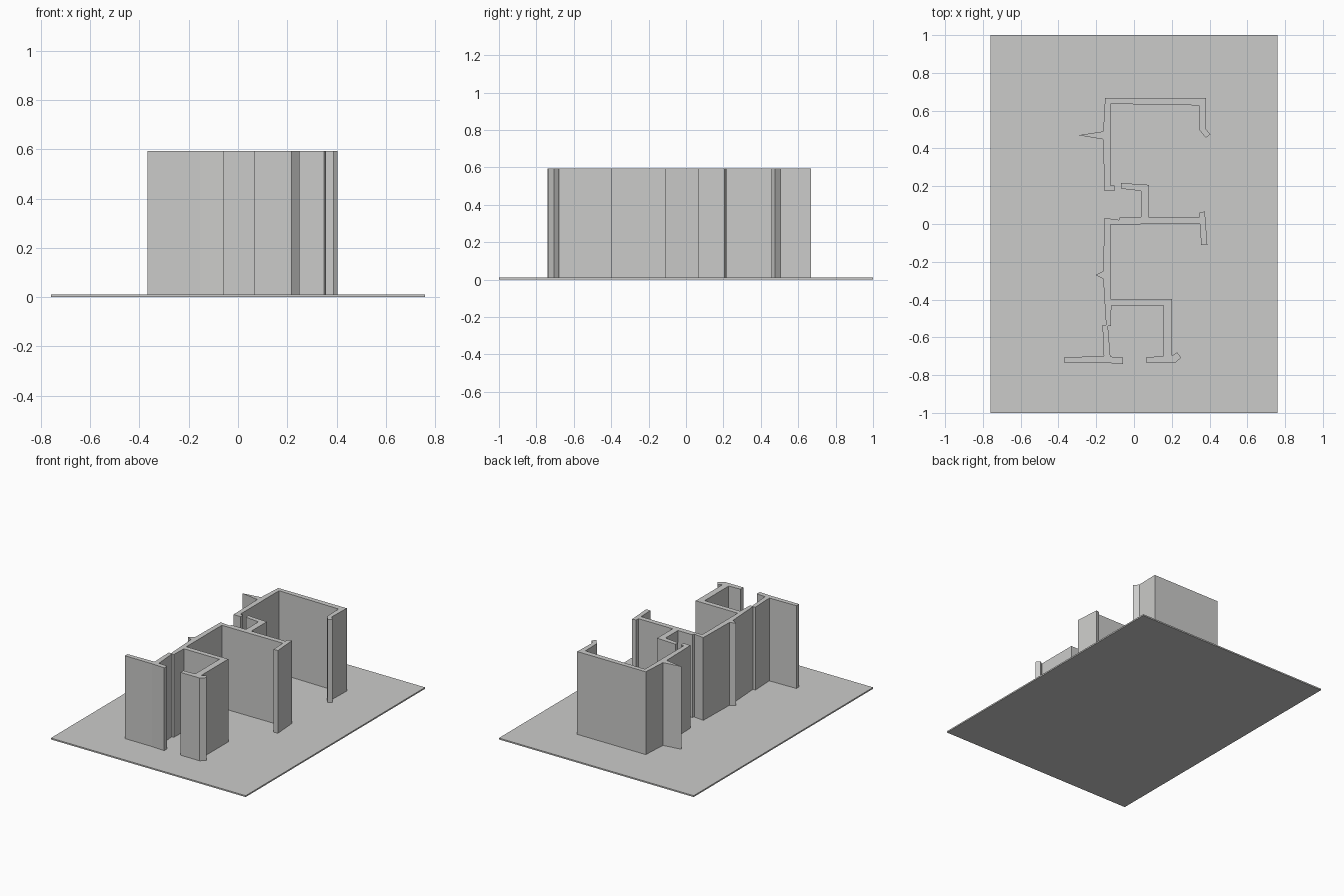
import bpy
import bmesh

PLATE_TOP = 0.01
WALL_TOP = 0.594

if "Cube" in bpy.data.objects:
    bpy.data.objects.remove(bpy.data.objects["Cube"], do_unlink=True)


def make_material(name, colour):
    material = bpy.data.materials.new(name)
    material.use_nodes = True
    material.diffuse_color = colour
    shader = next(n for n in material.node_tree.nodes if n.type == "BSDF_PRINCIPLED")
    shader.inputs["Base Color"].default_value = colour
    return material


def extrude_profile(name, outline, bottom, top, material):
    """Raise a closed plan outline into a flat-faced solid."""
    bm = bmesh.new()
    floor_face = bm.faces.new([bm.verts.new((x, y, bottom)) for x, y in outline])
    raised = bmesh.ops.extrude_face_region(bm, geom=[floor_face], use_keep_orig=True)
    for element in raised["geom"]:
        if isinstance(element, bmesh.types.BMVert):
            element.co.z = top
    bmesh.ops.recalc_face_normals(bm, faces=bm.faces)
    mesh = bpy.data.meshes.new(name)
    bm.to_mesh(mesh)
    bm.free()
    mesh.materials.append(material)
    obj = bpy.data.objects.new(name, mesh)
    bpy.context.scene.collection.objects.link(obj)
    return obj


grey = make_material("plain grey", (0.6, 0.6, 0.59, 1.0))

# Ground slab
half_width, half_depth = 0.76, 1
slab_outline = [(sx * half_width, sy * half_depth)
                for sx, sy in ((-1, -1), (1, -1), (1, 1), (-1, 1))]
extrude_profile("ground_slab", slab_outline, 0, PLATE_TOP, grey)

# Back room: outer corners, hooked end, inner corners, foot and wall spur
back_outer_corners = [(-.153, .667), (.382, .667)]
back_hooked_end = [(.378, .505), (.405, .475), (.38, .457), (.348, .495)]
back_inner_corners = [(.345, .628), (-.125, .636)]
back_wall_foot = [(-.125, .205), (-.103, .205), (-.103, .174), (-.157, .174)]
back_wall_spur = [(-.163, .448), (-.293, .47), (-.163, .49)]
extrude_profile(
    "back_room_wall",
    back_outer_corners + back_hooked_end + back_inner_corners
    + back_wall_foot + back_wall_spur,
    PLATE_TOP, WALL_TOP, grey)

# Front rooms: one continuous wall, followed clockwise around its plan
alcove_outside = [(-.07, .217), (.08, .207), (.08, .035)]
cross_wall_end = [(.345, .035), (.348, .06), (.375, .067),
                  (.388, -.11), (.355, -.11), (.35, .0)]
middle_room_inside = [(-.125, -.002), (-.125, -.397)]
front_room_outside = [(.202, -.397), (.202, -.697)]
front_room_hook = [(.228, -.68), (.25, -.707), (.217, -.737),
                   (.067, -.737), (.067, -.705), (.157, -.7)]
front_room_inside = [(.157, -.432), (-.12, -.432), (-.122, -.54),
                     (-.138, -.54), (-.125, -.702)]
front_cross_piece = [(-.057, -.708), (-.057, -.741), (-.155, -.735),
                     (-.368, -.735), (-.368, -.705), (-.16, -.7)]
side_wall_outside = [(-.167, -.535), (-.148, -.535), (-.163, -.29),
                     (-.203, -.27), (-.163, -.25), (-.157, .032)]
alcove_inside = [(-.08, .022), (-.075, .037), (.037, .037),
                 (.037, .175), (-.07, .187)]
extrude_profile(
    "front_rooms_wall",
    alcove_outside + cross_wall_end + middle_room_inside + front_room_outside
    + front_room_hook + front_room_inside + front_cross_piece
    + side_wall_outside + alcove_inside,
    PLATE_TOP, WALL_TOP, grey)
